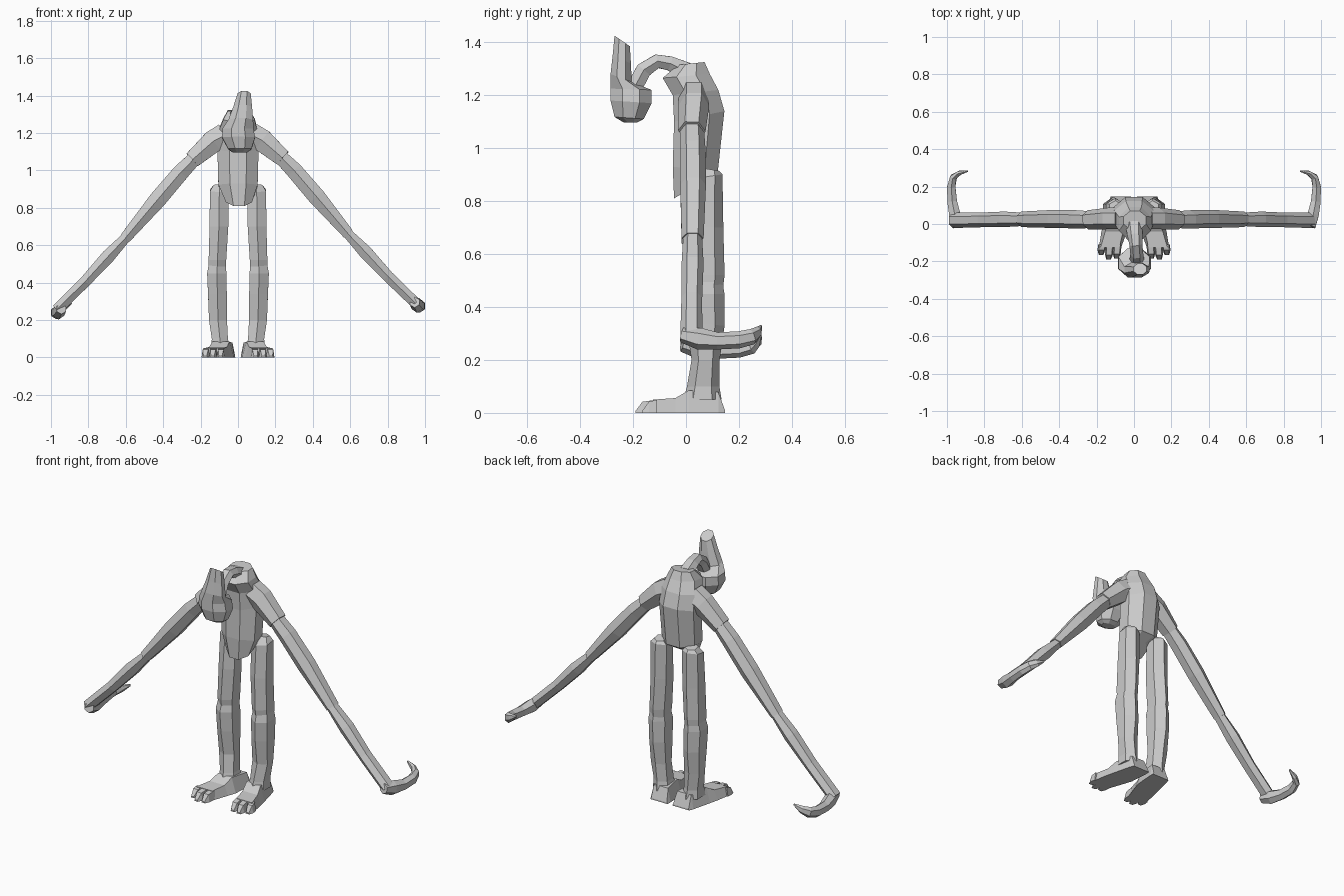
import bpy, bmesh, math
from mathutils import Vector

skin = bpy.data.materials.new("pale grey")
skin.diffuse_color = (0.6, 0.6, 0.6, 1)


def loft(name, rings):
    """Skin a list of equal-sized point rings and cap both ends."""
    bm = bmesh.new()
    vr = [[bm.verts.new(p) for p in r] for r in rings]
    n = len(vr[0])
    for a, b in zip(vr, vr[1:]):
        for i in range(n):
            bm.faces.new((a[i], a[(i + 1) % n], b[(i + 1) % n], b[i]))
    bm.faces.new(vr[0])
    bm.faces.new(vr[-1])
    bmesh.ops.recalc_face_normals(bm, faces=bm.faces)
    me = bpy.data.meshes.new(name)
    bm.to_mesh(me)
    bm.free()
    me.materials.append(skin)
    ob = bpy.data.objects.new(name, me)
    bpy.context.collection.objects.link(ob)
    return ob


def unit_ring(n):
    k = 1 / math.cos(math.pi / n)
    return [(k * math.cos(2 * math.pi * (i + .5) / n),
             k * math.sin(2 * math.pi * (i + .5) / n)) for i in range(n)]


def column(name, secs, n=8, s=1):
    """Sections: front y, front z, back y, back z, centre x, half width."""
    rings = []
    for fy, fz, by, bz, cx, hw in secs:
        rings.append([(s * (cx + hw * u), (fy + by) / 2 + v * (by - fy) / 2,
                       (fz + bz) / 2 + v * (bz - fz) / 2) for u, v in unit_ring(n)])
    return loft(name, rings)


def tube(name, pts, ref, n=6):
    """Points: x, y, z, half size across ref, half size along ref."""
    P = [Vector(p[:3]) for p in pts]
    rings = []
    for i, p in enumerate(P):
        t = (P[min(i + 1, len(P) - 1)] - P[max(i - 1, 0)]).normalized()
        a = t.cross(Vector(ref)).normalized()
        b = a.cross(t)
        rings.append([p + a * u * pts[i][3] + b * v * pts[i][4] for u, v in unit_ring(n)])
    return loft(name, rings)


# hunched torso
column("torso", [
    (-.045, .81, .07, .88, .005, .07), (-.05, .93, .12, .91, 0, .105),
    (-.045, 1.10, .145, 1.14, 0, .11), (-.05, 1.2, .122, 1.22, 0, .105),
    (-.088, 1.265, .09, 1.28, .005, .085), (-.03, 1.315, .07, 1.325, .005, .06)])

# neck arching forward into the head
tube("neck", [(.0, .0, 1.29, .035, .04), (.005, -.06, 1.32, .027, .035),
              (.01, -.11, 1.328, .026, .03), (.015, -.16, 1.295, .03, .03),
              (.015, -.2, 1.22, .03, .035)], (1, 0, 0))

# head with tall leaning crest
column("head", [
    (-.235, 1.097, -.185, 1.097, .01, .04), (-.27, 1.118, -.16, 1.11, .01, .062),
    (-.285, 1.18, -.13, 1.17, .003, .088), (-.285, 1.225, -.13, 1.22, 0, .083),
    (-.285, 1.28, -.205, 1.25, .015, .066), (-.277, 1.35, -.208, 1.32, .025, .05),
    (-.27, 1.425, -.212, 1.385, .033, .035)])

for side, s, drop, out in (("right", 1, 0, 0), ("left", -1, .035, .02)):
    # arm in three overlapping pieces; the left one hangs a little lower
    def arm(part, pts):
        tube(f"{side}_{part}",
             [(s * (x + out * min(1, x)), y, z - drop * min(1, x), a, b)
              for x, y, z, a, b in pts], (0, 1, 0))
    arm("shoulder", [(.07, .03, 1.19, .065, .05), (.13, .03, 1.16, .06, .05),
                     (.24, .022, 1.065, .045, .045)])
    arm("upper_arm", [(.2, .022, 1.10, .035, .038), (.3, .025, 1.0, .044, .042),
                      (.42, .027, .86, .046, .042), (.59, .025, .66, .03, .036)])
    arm("forearm", [(.565, .025, .685, .024, .03), (.68, .025, .565, .036, .036),
                    (.8, .022, .435, .03, .034), (.95, .02, .29, .029, .036)])
    # hand bending backwards into a hooked claw
    tube(f"{side}_hand", [
        (s * x, y, z - drop, a, b) for x, y, z, a, b in (
            (.945, -.015, .295, .025, .025), (.958, .05, .28, .03, .036),
            (.972, .12, .272, .026, .028), (.977, .2, .276, .022, .028),
            (.965, .25, .288, .018, .026), (.935, .272, .305, .012, .02),
            (.89, .283, .327, .004, .005))], (0, 0, 1))
    # leg: thigh and shin
    column(f"{side}_thigh", [
        (.06, .925, .12, .915, .1, .03), (.03, .885, .13, .9, .1, .05),
        (.015, .7, .132, .7, .102, .05), (.01, .52, .136, .52, .11, .047),
        (.02, .45, .13, .46, .112, .045)], 6, s)
    column(f"{side}_shin", [
        (.02, .51, .128, .51, .112, .042), (.005, .45, .135, .45, .113, .052),
        (.01, .34, .136, .33, .11, .05), (.028, .2, .12, .2, .107, .048),
        (.012, .1, .118, .1, .097, .043), (.0, .05, .125, .05, .093, .05)], 6, s)
    # foot: y, centre x, bottom half width, top half width, top height
    foot = [(.148, .07, .055, .05, .008), (.122, .074, .06, .045, .078),
            (.01, .092, .07, .045, .085), (-.04, .106, .068, .048, .056),
            (-.125, .128, .06, .05, .05)]
    loft(f"{side}_foot", [[(s * (c - w), y, 0), (s * (c + w), y, 0),
                           (s * (c + t), y, h), (s * (c - t), y, h)]
                          for y, c, w, t, h in foot])
    # three toes fanned across the front of the foot
    for i, (cx, tip) in enumerate(((.088, -.185), (.13, -.19), (.17, -.165))):
        loft(f"{side}_toe_{i + 1}", [
            [(s * (x - w), y, 0), (s * (x + w), y, 0),
             (s * (x + w * .7), y, h), (s * (x - w * .7), y, h)]
            for y, x, w, h in ((-.11, cx, .022, .05), (tip + .025, cx + .004, .021, .042),
                               (tip, cx + .006, .012, .008))])
